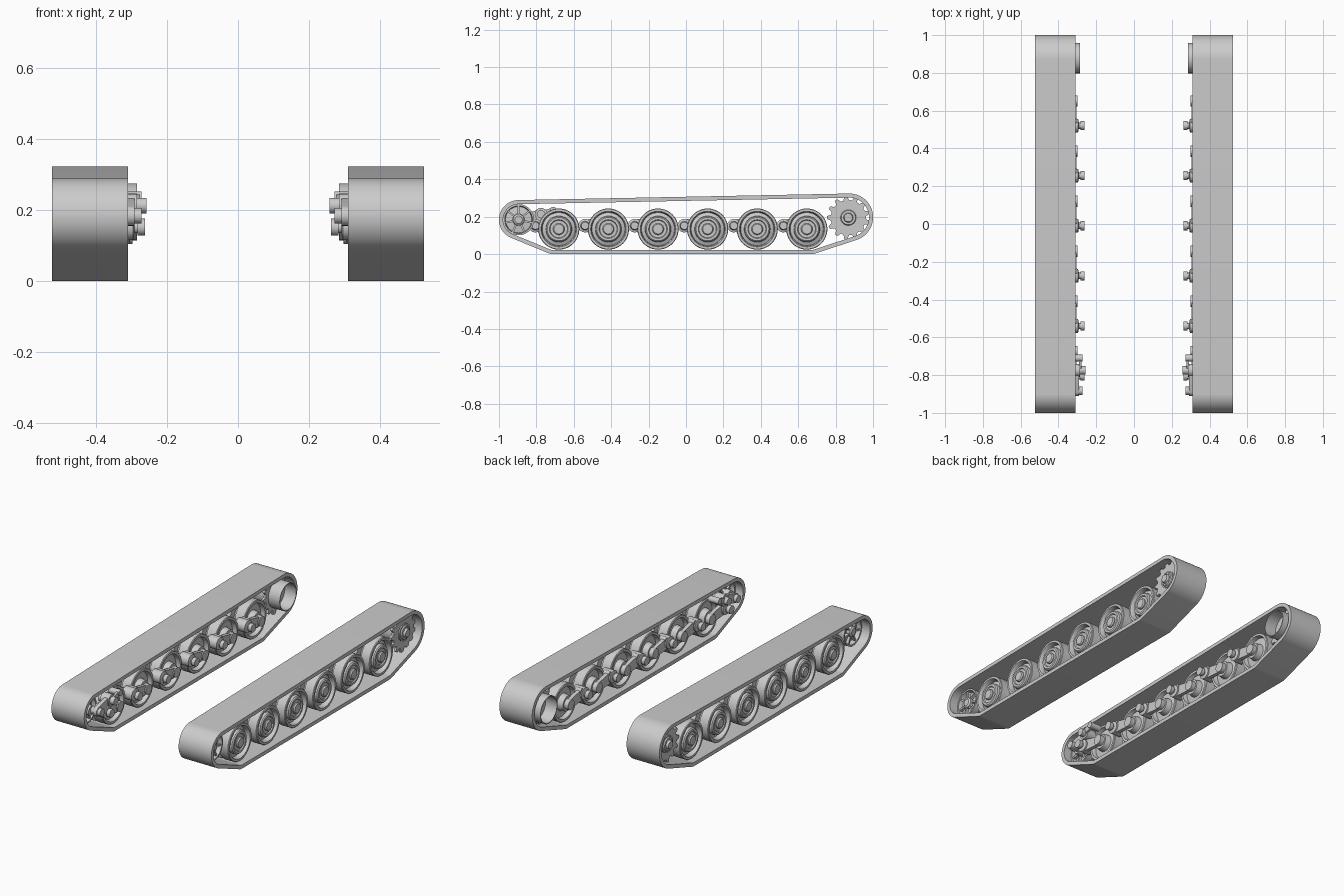
import bpy, bmesh, math

cube = bpy.data.objects.get("Cube")
if cube:
    bpy.data.objects.remove(cube)

TAU = math.tau
grey = bpy.data.materials.new("plain grey")
grey.use_nodes = True
grey.diffuse_color = (0.6, 0.6, 0.6, 1)
grey.node_tree.nodes["Principled BSDF"].inputs["Base Color"].default_value = (0.6, 0.6, 0.6, 1)


def finish(name, bm):
    """Turn a left-side part into an object mirrored to the right."""
    bmesh.ops.remove_doubles(bm, verts=bm.verts, dist=1e-5)
    bmesh.ops.recalc_face_normals(bm, faces=bm.faces)
    mesh = bpy.data.meshes.new(name)
    bm.to_mesh(mesh)
    bm.free()
    mesh.materials.append(grey)
    ob = bpy.data.objects.new(name, mesh)
    bpy.context.collection.objects.link(ob)
    bpy.ops.object.select_all(action='DESELECT')
    ob.select_set(True)
    bpy.context.view_layer.objects.active = ob
    bpy.ops.object.shade_smooth_by_angle(angle=math.radians(32))
    mirror = ob.modifiers.new("mirror", 'MIRROR')
    mirror.use_mirror_merge = False
    return ob


def lathe(name, y, z, profile, steps=40, closed=False):
    """Revolve (x, radius) points about an axle along x."""
    bm = bmesh.new()
    verts = [bm.verts.new((x, y, z + r)) for x, r in profile]
    edges = [bm.edges.new(p) for p in zip(verts, verts[1:])]
    if closed:
        edges.append(bm.edges.new((verts[-1], verts[0])))
    bmesh.ops.spin(bm, geom=verts + edges, cent=(0, y, z), axis=(1, 0, 0),
                   angle=TAU, steps=steps, use_merge=True)
    return finish(name, bm)


def pin(name, y, z, x0, x1, r, steps=20):
    return lathe(name, y, z, [(x0, 0), (x0, r), (x1, r), (x1, 0)], steps)


def wrap(circles, n=96, inset=0):
    """Belt outline around (y, z, radius) circles."""
    pts = []
    for i in range(n):
        c, s = math.cos(TAU * i / n), math.sin(TAU * i / n)
        y, z, r = max(circles, key=lambda k: k[0] * c + k[1] * s + k[2])
        pts.append((y + (r - inset) * c, z + (r - inset) * s))
    return pts


def plate(name, outline, x0, x1):
    bm = bmesh.new()
    face = bm.faces.new([bm.verts.new((x0, y, z)) for y, z in outline])
    ext = bmesh.ops.extrude_face_region(bm, geom=[face], use_keep_orig=True)
    moved = [g for g in ext["geom"] if isinstance(g, bmesh.types.BMVert)]
    bmesh.ops.translate(bm, verts=moved, vec=(x1 - x0, 0, 0))
    return finish(name, bm)


# Track belt
IDLER, SPROCKET = (-0.895, 0.184), (0.873, 0.197)
belt = [(*IDLER, 0.105), (*SPROCKET, 0.127), (-0.71, 0.07, 0.07), (0.67, 0.07, 0.07)]
bm = bmesh.new()
loops = [[bm.verts.new((x, y, z)) for y, z in wrap(belt, 128, inset)]
         for x, inset in ((0.31, 0), (0.525, 0), (0.525, 0.022), (0.31, 0.022))]
for a, b in zip(loops, loops[1:] + loops[:1]):
    for i in range(len(a)):
        j = (i + 1) % len(a)
        bm.faces.new((a[i], a[j], b[j], b[i]))
finish("track_belt", bm)

# Road wheels, each with a swing arm and pivot
wheel = [(0.497, 0), (0.497, 0.026), (0.49, 0.031), (0.484, 0.031), (0.484, 0.046),
         (0.49, 0.05), (0.49, 0.062), (0.484, 0.068), (0.468, 0.07), (0.46, 0.088),
         (0.484, 0.091), (0.49, 0.095), (0.49, 0.107), (0.486, 0.11), (0.43, 0.11),
         (0.43, 0.07), (0.40, 0.07), (0.40, 0.11), (0.344, 0.11), (0.34, 0.107),
         (0.34, 0.094), (0.365, 0.088), (0.36, 0.05), (0.325, 0.044), (0.325, 0)]
WZ = 0.134
for i in range(6):
    y = -0.68 + i * 0.2652
    py, pz = y - 0.125, 0.152
    lathe(f"road_wheel_{i + 1}", y, WZ, wheel, 48)
    plate(f"swing_arm_{i + 1}", wrap([(py, pz, 0.034), (y, WZ, 0.026)], 40), 0.305, 0.328)
    pin(f"arm_hub_{i + 1}", y + 0.005, WZ, 0.298, 0.33, 0.03)
    lathe(f"arm_pivot_{i + 1}", py, pz, [(0.262, 0), (0.262, 0.024), (0.284, 0.024),
          (0.284, 0.017), (0.292, 0.017), (0.296, 0.036), (0.36, 0.036), (0.364, 0.024),
          (0.39, 0.02), (0.39, 0)], 24)
    if i < 5:
        # Bump stop beside the pivot
        pin(f"bump_stop_{i + 1}", py + 0.265 + 0.022, 0.172, 0.302, 0.35, 0.016, 16)

# Front idler with ribs
iy, iz = IDLER
lathe("idler_wheel", iy, iz, [(0.475, 0), (0.475, 0.02), (0.468, 0.03), (0.45, 0.032),
      (0.445, 0.07), (0.47, 0.074), (0.47, 0.083), (0.43, 0.083), (0.43, 0.06),
      (0.40, 0.06), (0.40, 0.083), (0.36, 0.083), (0.36, 0.074), (0.385, 0.07),
      (0.38, 0.032), (0.335, 0.028), (0.335, 0)], 48)
for k in range(7):
    a = TAU * k / 7 + math.pi / 2
    c, s = math.cos(a), math.sin(a)
    rib = [(iy + r * c - w * s, iz + r * s + w * c)
           for r, w in ((0.025, 0.005), (0.025, -0.005), (0.074, -0.005), (0.074, 0.005))]
    plate(f"idler_rib_{k + 1}", rib, 0.365, 0.464)

# Idler tensioner: crank, link and pins
T1, T2 = (-0.775, 0.213), (-0.71, 0.235)
pin("idler_axle", iy + 0.012, iz, 0.272, 0.36, 0.022)
pin("tension_pivot", *T1, 0.258, 0.36, 0.022)
pin("tension_collar", *T1, 0.285, 0.34, 0.034)
pin("tension_anchor", *T2, 0.272, 0.34, 0.018)
plate("idler_crank", wrap([(iy + 0.012, iz, 0.028), (*T1, 0.026)], 40), 0.292, 0.315)
plate("tension_link", wrap([(*T1, 0.016), (*T2, 0.014)], 40), 0.278, 0.292)

# Rear sprocket: two toothed rings, hub and open drum
sy, sz = 0.868, 0.195
TEETH = 13
gear = []
for k in range(TEETH):
    for f, r in ((-0.34, 0.094), (-0.14, 0.115), (0.14, 0.115), (0.34, 0.094)):
        a = TAU * (k + f) / TEETH + math.pi
        gear.append((sy + r * math.cos(a), sz + r * math.sin(a)))
plate("sprocket_outer", gear, 0.465, 0.48)
plate("sprocket_inner", gear, 0.36, 0.375)
lathe("sprocket_hub", sy, sz, [(0.46, 0.05), (0.487, 0.05), (0.487, 0.042), (0.494, 0.038),
      (0.494, 0.026), (0.508, 0.022), (0.508, 0)], 32)
for k in range(8):
    a = TAU * k / 8
    pin(f"hub_bolt_{k + 1}", sy + 0.032 * math.cos(a), sz + 0.032 * math.sin(a), 0.49, 0.498, 0.004, 6)
lathe("sprocket_drum", sy + 0.01, sz, [(0.285, 0.08), (0.285, 0.075), (0.465, 0.075),
      (0.465, 0.08)], 48, closed=True)
